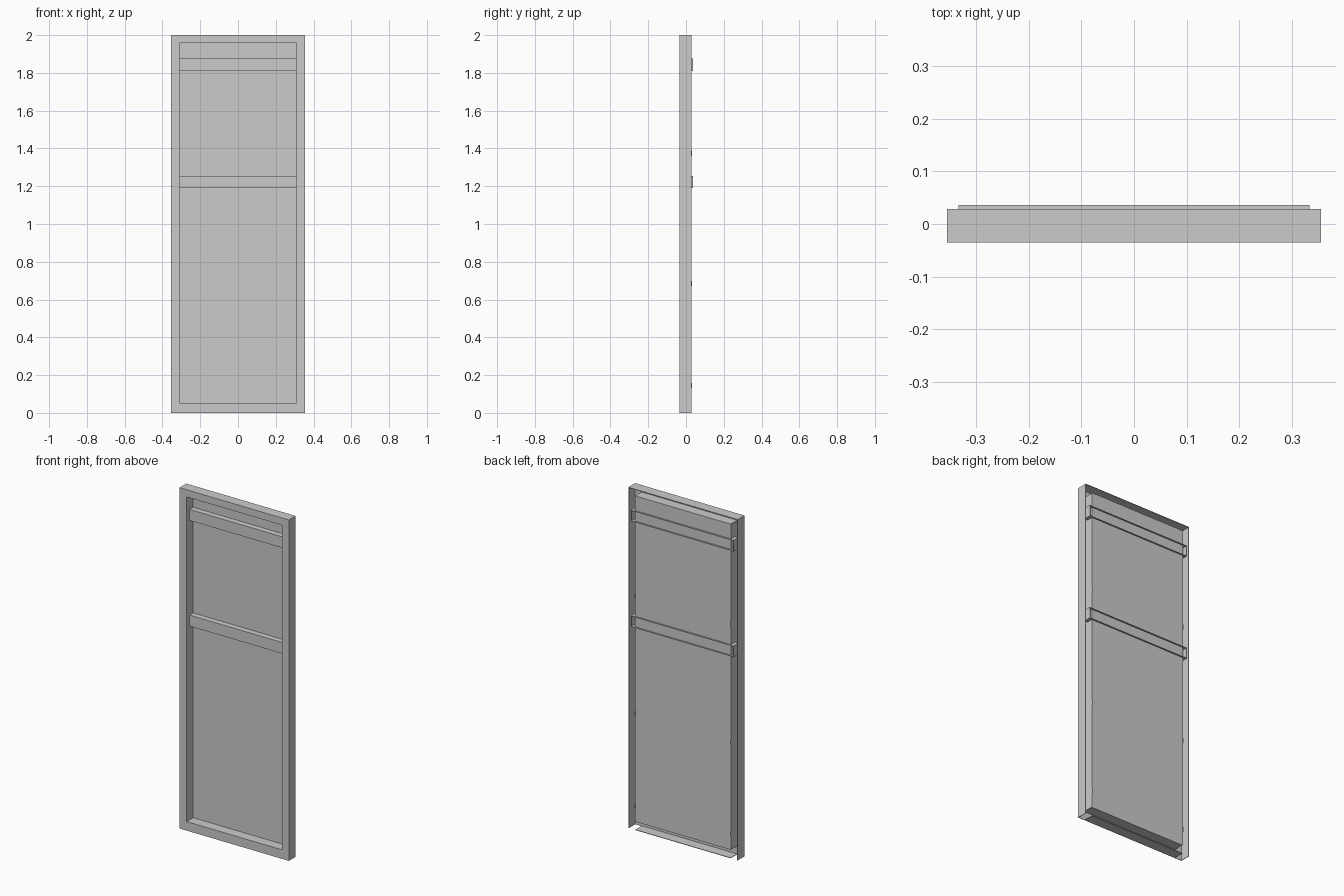
import bpy

if "Cube" in bpy.data.objects:
    bpy.data.objects.remove(bpy.data.objects["Cube"])

T = 0.003                      # sheet thickness
XO, XI = 0.355, 0.309          # outer and opening half widths
ZB, ZT, H = 0.053, 1.958, 2.0  # opening bottom, opening top, height
YF, YB = -0.035, 0.028         # front and back of the frame


def box(name, x, y, z):
    verts = [(a, b, c) for a in x for b in y for c in z]
    faces = [(0, 1, 3, 2), (4, 6, 7, 5), (0, 4, 5, 1),
             (2, 3, 7, 6), (0, 2, 6, 4), (1, 5, 7, 3)]
    mesh = bpy.data.meshes.new(name)
    mesh.from_pydata(verts, [], faces)
    ob = bpy.data.objects.new(name, mesh)
    bpy.context.collection.objects.link(ob)
    return ob


def pair(name, x, y, z):
    # same part on the left and right
    box(name + "_right", x, y, z)
    box(name + "_left", (-x[1], -x[0]), y, z)


# Upright channels: front face, outer wall, inner wall
pair("upright_face", (XI, XO), (YF, YF + T), (0, H))
pair("upright_outer_wall", (XO - T, XO), (YF + T, YB), (0, H))
pair("upright_inner_wall", (XI, XI + T), (YF + T, YB), (ZB, ZT))

# Top and bottom channels
box("top_face", (-XI, XI), (YF, YF + T), (ZT, H))
box("top_outer_wall", (-XO + T, XO - T), (YF + T, YB), (H - T, H))
box("top_inner_wall", (-XI, XI), (YF + T, YB), (ZT, ZT + T))
box("bottom_face", (-XI, XI), (YF, YF + T), (0, ZB))
box("bottom_outer_wall", (-XI, XI), (YF + T, YB), (0, T))
box("bottom_inner_wall", (-XI, XI), (YF + T, YB), (ZB - T, ZB))

# Recessed back panel
box("back_panel", (-XI, XI), (YB - T, YB), (ZB, ZT))

# Cross rails: channels open at the back, running through the inner walls
RX, RF, RB = 0.333, -0.009, 0.036
for name, z0, z1 in (("upper", 1.81, 1.875), ("middle", 1.19, 1.255)):
    box(name + "_rail_face", (-RX, RX), (RF, RF + T), (z0, z1))
    box(name + "_rail_top", (-RX, RX), (RF + T, RB), (z1 - T, z1))
    box(name + "_rail_bottom", (-RX, RX), (RF + T, RB), (z0, z0 + T))
    pair(name + "_rail_end", (RX - T, RX), (RF + T, RB), (z0 + T, z1 - T))

# Small tabs along the inner walls
for i, z in enumerate((0.145, 0.685, 1.375)):
    pair(f"tab_{i}", (XI, XI + T), (YB, YB + 0.004), (z - 0.014, z + 0.014))
